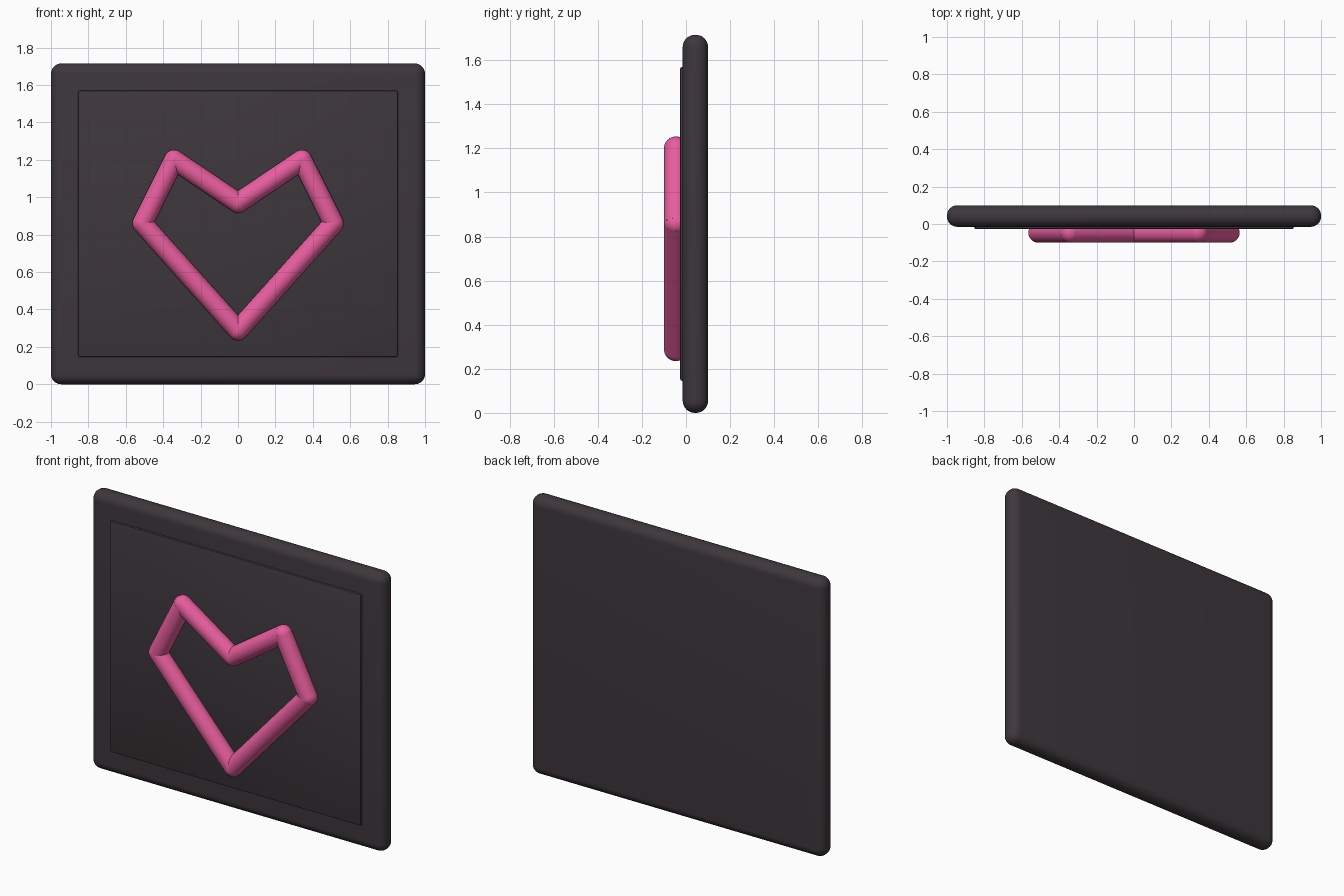
import bpy
import bmesh
from mathutils import Vector

cube = bpy.data.objects.get("Cube")
if cube:
    bpy.data.objects.remove(cube)


def material(name, colour):
    mat = bpy.data.materials.new(name)
    mat.use_nodes = True
    mat.diffuse_color = colour
    mat.node_tree.nodes["Principled BSDF"].inputs["Base Color"].default_value = colour
    return mat


charcoal = material("charcoal", (0.047, 0.038, 0.045, 1))
pink = material("pink", (0.80, 0.11, 0.34, 1))


def finish(obj, mat):
    obj.data.materials.append(mat)
    bpy.ops.object.select_all(action="DESELECT")
    obj.select_set(True)
    bpy.context.view_layer.objects.active = obj
    bpy.ops.object.shade_smooth_by_angle()


def rounded_box(name, low, high, radius, segments):
    low, high = Vector(low), Vector(high)
    bpy.ops.mesh.primitive_cube_add(size=1, location=(low + high) / 2)
    obj = bpy.context.object
    obj.name = name
    obj.scale = high - low
    bpy.ops.object.transform_apply(location=False, rotation=False, scale=True)
    bevel = obj.modifiers.new("Rounded edges", "BEVEL")
    bevel.width = radius
    bevel.segments = segments
    bpy.ops.object.modifier_apply(modifier=bevel.name)
    finish(obj, charcoal)


# Board and the slightly raised panel on its front
rounded_box("board", (-1, -0.015, 0), (1, 0.1, 1.715), 0.055, 8)
rounded_box("front_panel", (-0.855, -0.027, 0.145), (0.855, 0.02, 1.57), 0.01, 2)

# Heart outline: straight tubes joined by balls
TUBE_RADIUS = 0.054
TUBE_Y = -0.046
half = [(0, 0.97), (0.342, 1.2), (0.511, 0.86), (0, 0.289)]
points = half + [(-x, z) for x, z in half[2:0:-1]]
points = [Vector((x, TUBE_Y, z)) for x, z in points]

for i, start in enumerate(points):
    end = points[(i + 1) % len(points)]
    along = end - start
    bpy.ops.mesh.primitive_cylinder_add(
        vertices=32, radius=TUBE_RADIUS, depth=along.length, location=(start + end) / 2)
    tube = bpy.context.object
    tube.name = f"heart_tube_{i + 1}"
    tube.rotation_euler = along.to_track_quat("Z", "Y").to_euler()
    finish(tube, pink)

    bpy.ops.mesh.primitive_uv_sphere_add(
        segments=32, ring_count=16, radius=TUBE_RADIUS, location=start)
    joint = bpy.context.object
    joint.name = f"heart_joint_{i + 1}"
    finish(joint, pink)
